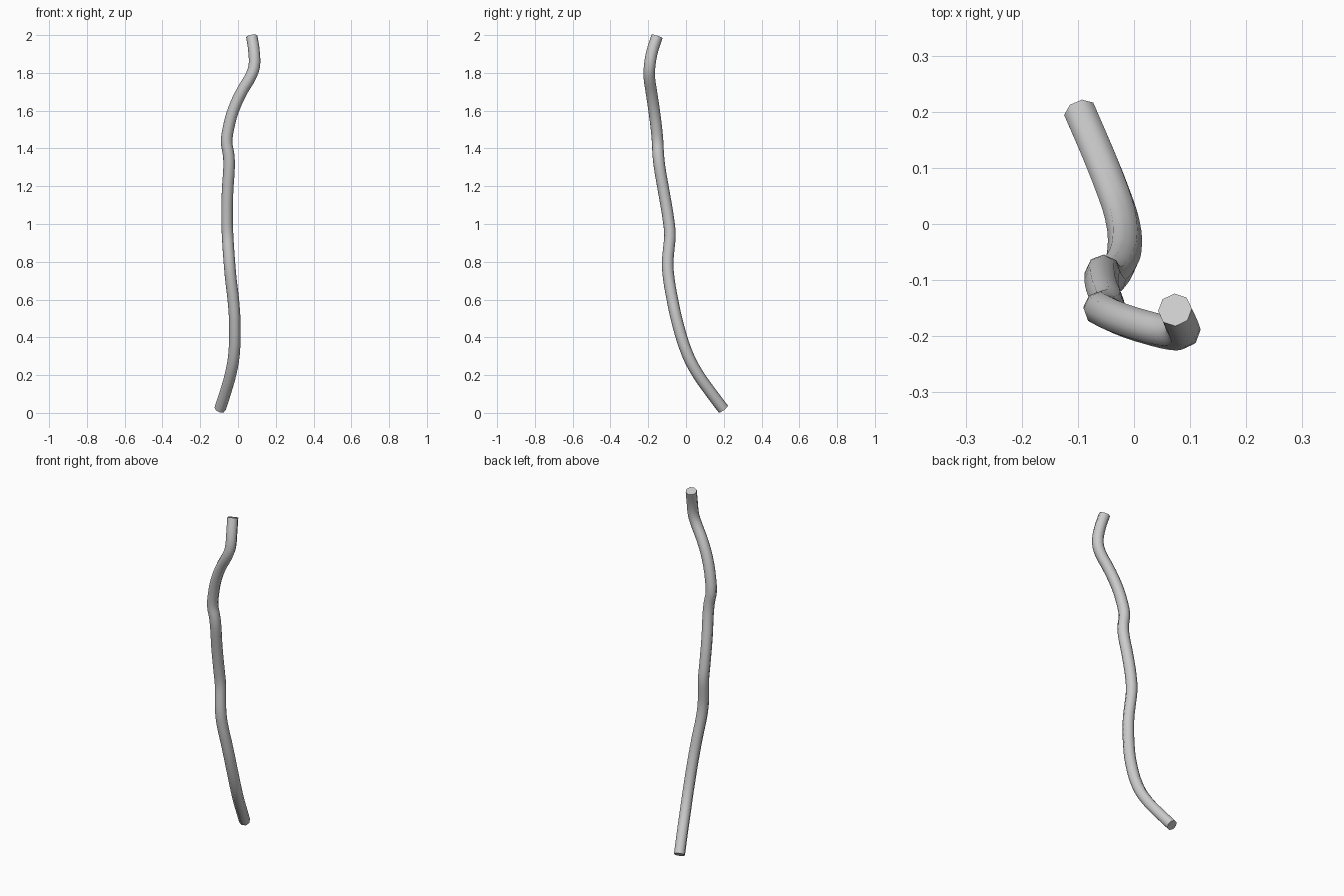
import bpy, math

if "Cube" in bpy.data.objects:
    bpy.data.objects.remove(bpy.data.objects["Cube"])

# Centre line of the wavy stick, bottom to top
path = [(-.095, .197, .021), (-.066, .130, .11), (-.038, .060, .21), (-.021, .008, .31),
        (-.017, -.046, .48), (-.025, -.072, .60), (-.038, -.091, .71), (-.045, -.097, .79),
        (-.051, -.091, .87), (-.055, -.085, .94), (-.058, -.091, 1.01), (-.055, -.119, 1.18),
        (-.047, -.141, 1.31), (-.050, -.147, 1.37), (-.060, -.150, 1.43), (-.052, -.156, 1.50),
        (-.022, -.170, 1.61), (.025, -.185, 1.71), (.064, -.194, 1.775), (.085, -.193, 1.83),
        (.085, -.180, 1.91), (.073, -.153, 1.993)]

# Tube: eight-sided bevel along a smooth curve with capped ends
curve = bpy.data.curves.new("stick", 'CURVE')
curve.dimensions = '3D'
curve.bevel_depth = 0.0305
curve.bevel_resolution = 2
curve.use_fill_caps = True
curve.resolution_u = 3
spline = curve.splines.new('BEZIER')
spline.bezier_points.add(len(path) - 1)
for p, co in zip(spline.bezier_points, path):
    p.co = co
    p.handle_left_type = p.handle_right_type = 'AUTO'
    p.tilt = math.radians(22.5)

stick = bpy.data.objects.new("stick", curve)
bpy.context.collection.objects.link(stick)
bpy.context.view_layer.objects.active = stick
stick.select_set(True)

# Smooth sides, sharp end caps
bpy.ops.object.convert(target='MESH')
bpy.ops.object.shade_smooth_by_angle(angle=math.radians(60))
